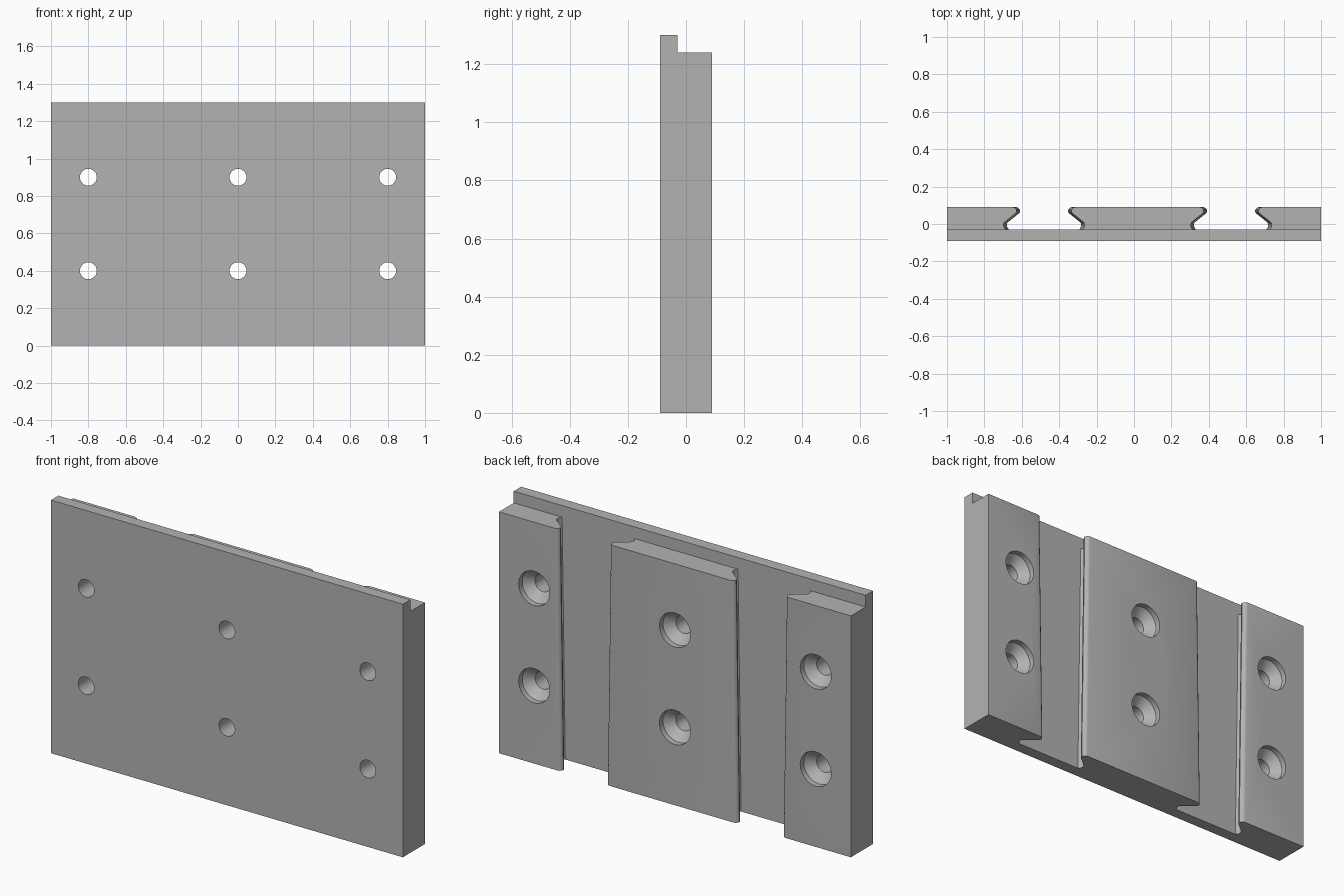
import bpy
import bmesh
import math

FRONT, FLOOR, BACK = -0.09, -0.03, 0.09    # depth of plate face, slot floor, rail face
RAIL_TOP, PLATE_TOP = 1.24, 1.30
SLOTS = (-0.481, 0.519)                    # slot centre lines
TAPER = 0.018                              # extra slot half width at the top
# Half slot section: (distance from slot centre, y), lip to floor
WALL = [(0.148, BACK), (0.140, 0.088), (0.132, 0.081), (0.128, 0.071),
        (0.130, 0.062), (0.136, 0.055), (0.190, 0.012), (0.197, 0.004),
        (0.199, -0.006), (0.196, -0.018), (0.188, FLOOR)]

cube = bpy.data.objects.get("Cube")
if cube:
    bpy.data.objects.remove(cube, do_unlink=True)

grey = bpy.data.materials.new("plain_grey")
grey.use_nodes = True
colour = (0.45, 0.45, 0.45, 1)
grey.diffuse_color = colour
grey.node_tree.nodes["Principled BSDF"].inputs["Base Color"].default_value = colour


def loft(name, rings):
    """Closed solid through a stack of matching rings."""
    bm = bmesh.new()
    loops = [[bm.verts.new(p) for p in ring] for ring in rings]
    n = len(loops[0])
    for a, b in zip(loops, loops[1:]):
        for i in range(n):
            j = (i + 1) % n
            bm.faces.new((a[i], a[j], b[j], b[i]))
    bm.faces.new(loops[0][::-1])
    bm.faces.new(loops[-1])
    bmesh.ops.recalc_face_normals(bm, faces=bm.faces)
    mesh = bpy.data.meshes.new(name)
    bm.to_mesh(mesh)
    bm.free()
    mesh.materials.append(grey)
    obj = bpy.data.objects.new(name, mesh)
    bpy.context.collection.objects.link(obj)
    return obj


def edge(slot, side, z):
    """Rail edge at height z: dovetail wall, or the straight outer end."""
    if slot is None:
        return [(side, BACK, z), (side, FLOOR, z)]
    grow = TAPER * z / RAIL_TOP
    return [(slot - side * (h + grow), y, z) for h, y in WALL]


def rail(name, left_slot, right_slot):
    rings = [edge(left_slot, -1, z) + edge(right_slot, 1, z)[::-1]
             for z in (0, RAIL_TOP)]
    return loft(name, rings)


# Backing plate and the three dovetail rails
plate = loft("backing_plate", [[(-1, FRONT, z), (1, FRONT, z), (1, FLOOR, z), (-1, FLOOR, z)]
                               for z in (0, PLATE_TOP)])
parts = [plate,
         rail("right_rail", None, SLOTS[0]),
         rail("middle_rail", SLOTS[0], SLOTS[1]),
         rail("left_rail", SLOTS[1], None)]

# Countersunk screw hole cutters
DRILL = [(0.045, -0.2), (0.045, 0.018), (0.088, 0.061), (0.088, 0.2)]
drills = bpy.data.collections.new("drills")
bpy.context.scene.collection.children.link(drills)
for x in (-0.8, 0, 0.8):
    for z in (0.4, 0.9):
        rings = []
        for r, y in DRILL:
            angles = [math.tau * k / 40 for k in range(40)]
            rings.append([(x + r * math.cos(a), y, z + r * math.sin(a)) for a in angles])
        cutter = loft("drill", rings)
        bpy.context.collection.objects.unlink(cutter)
        drills.objects.link(cutter)
        cutter.hide_render = True

# Drill every part, then bake the result
for part in parts:
    mod = part.modifiers.new("screw_holes", 'BOOLEAN')
    mod.operand_type = 'COLLECTION'
    mod.collection = drills
    mod.operation = 'DIFFERENCE'
    mod.solver = 'EXACT'
    bpy.ops.object.select_all(action='DESELECT')
    part.select_set(True)
    bpy.context.view_layer.objects.active = part
    bpy.ops.object.modifier_apply(modifier=mod.name)
    bpy.ops.object.shade_smooth_by_angle(angle=math.radians(32))

for cutter in list(drills.objects):
    bpy.data.objects.remove(cutter, do_unlink=True)
bpy.data.collections.remove(drills)
